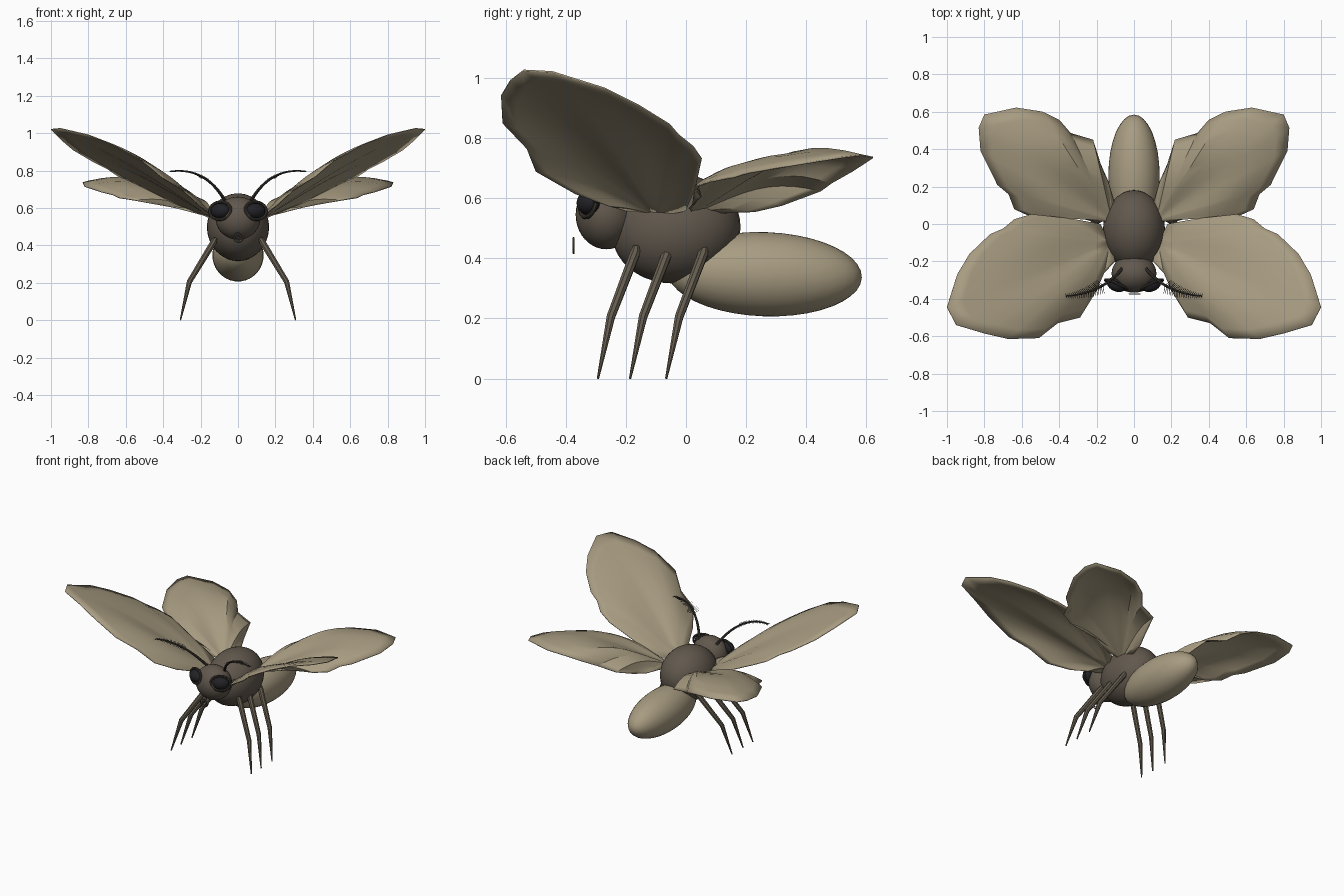
import bpy
import bmesh
import math
from mathutils import Vector, Matrix

cube = bpy.data.objects.get("Cube")
if cube:
    bpy.data.objects.remove(cube, do_unlink=True)


def make_material(name, color):
    mat = bpy.data.materials.new(name)
    mat.use_nodes = True
    rgba = (*color, 1)
    mat.diffuse_color = rgba
    mat.node_tree.nodes["Principled BSDF"].inputs["Base Color"].default_value = rgba
    return mat


TAN = make_material("wing tan", (.39, .33, .22))
BROWN = make_material("body brown", (.12, .098, .075))
LEG_BROWN = make_material("leg brown", (.13, .108, .078))
DARK = make_material("dark brown", (.05, .043, .036))
BLACK = make_material("eye black", (.016, .016, .02))


def finish(obj, mat, angle=40):
    obj.data.materials.clear()
    obj.data.materials.append(mat)
    bpy.ops.object.select_all(action='DESELECT')
    obj.select_set(True)
    bpy.context.view_layer.objects.active = obj
    bpy.ops.object.shade_smooth_by_angle(angle=math.radians(angle))
    return obj


def add_mesh(name, bm, mat, angle=40):
    mesh = bpy.data.meshes.new(name)
    bm.to_mesh(mesh)
    bm.free()
    obj = bpy.data.objects.new(name, mesh)
    bpy.context.collection.objects.link(obj)
    return finish(obj, mat, angle)


def ellipsoid(name, center, radii, mat, rotation=Matrix()):
    bm = bmesh.new()
    bmesh.ops.create_uvsphere(bm, u_segments=32, v_segments=20, radius=1)
    bm.transform(Matrix.Translation(center) @ rotation @ Matrix.Diagonal((*radii, 1)))
    return add_mesh(name, bm, mat)


def tubes(name, paths, mat, sides=2):
    """Join tapered tubes; each path is a list of (point, radius)."""
    curve = bpy.data.curves.new(name, 'CURVE')
    curve.dimensions = '3D'
    curve.bevel_depth = 1
    curve.bevel_resolution = sides
    curve.use_fill_caps = True
    for path in paths:
        spline = curve.splines.new('POLY')
        spline.points.add(len(path) - 1)
        for dot, (point, radius) in zip(spline.points, path):
            dot.co = (*point, 1)
            dot.radius = radius
    obj = bpy.data.objects.new(name, curve)
    bpy.context.collection.objects.link(obj)
    bpy.ops.object.select_all(action='DESELECT')
    obj.select_set(True)
    bpy.context.view_layer.objects.active = obj
    bpy.ops.object.convert(target='MESH')
    return finish(bpy.context.object, mat)


def wing(name, side, root, rim, bulge):
    """Fan of pleated, domed ribs from the root to a scalloped rim."""
    bm = bmesh.new()
    rings = 10
    root = Vector(root)
    ribs = []
    for i, edge in enumerate(rim):
        arch = math.sin(math.pi * i / (len(rim) - 1))
        rib = []
        for j in range(1, rings + 1):
            s = j / rings
            p = root.lerp(Vector(edge), s)
            p.z += arch * bulge * math.sin(math.pi * s ** 1.2)
            p.z += .005 * (-1) ** i * s * math.sin(math.pi * s)
            p.x *= side
            rib.append(bm.verts.new(p))
        ribs.append(rib)
    base = bm.verts.new((side * root.x, root.y, root.z))
    for a, b in zip(ribs, ribs[1:]):
        bm.faces.new((base, a[0], b[0]))
        for j in range(rings - 1):
            bm.faces.new((a[j], a[j + 1], b[j + 1], b[j]))
    bmesh.ops.recalc_face_normals(bm, faces=bm.faces)
    obj = add_mesh(name, bm, TAN, 30)
    solid = obj.modifiers.new("thickness", 'SOLIDIFY')
    solid.thickness = .005
    solid.offset = 0


# Body
ellipsoid("thorax", (0, -.033, .497), (.166, .215, .18), BROWN,
          Matrix.Rotation(math.radians(8), 4, 'X'))
ellipsoid("abdomen", (0, .262, .347), (.137, .323, .14), TAN,
          Matrix.Rotation(math.radians(-2), 4, 'X'))
ellipsoid("head", (0, -.265, .545), (.12, .102, .115), BROWN)

# Coiled mouthpart
coil = []
for k in range(50):
    angle = k * .26
    r = .008 + .024 * k / 49
    coil.append(((r * math.cos(angle), -.374, .445 + r * math.sin(angle)), .003))
tubes("mouth_coil", [coil], LEG_BROWN)

# Wing outlines
FORE_RIM = [(.1, -.2, .56), (.16, -.26, .575), (.21, -.37, .615), (.29, -.5, .69),
            (.41, -.53, .765), (.51, -.61, .85), (.67, -.615, .94), (.8, -.585, .99),
            (.95, -.54, 1.025), (1, -.445, 1.02), (.945, -.27, .965), (.88, -.16, .91),
            (.77, -.055, .845), (.7, -.025, .81), (.64, .025, .77), (.55, .052, .73),
            (.35, .03, .63), (.18, 0, .56)]
HIND_RIM = [(.1, .1, .55), (.14, .23, .555), (.18, .32, .575), (.22, .45, .625),
            (.34, .485, .65), (.4, .555, .69), (.49, .6, .72), (.63, .622, .735),
            (.8, .585, .743), (.83, .515, .735), (.82, .39, .715), (.73, .21, .685),
            (.67, .16, .67), (.64, .08, .655), (.55, .04, .64), (.36, .05, .605),
            (.2, .01, .565)]

for label, side in (("left", 1), ("right", -1)):
    # Wings
    wing(label + "_fore_wing", side, (.13, -.1, .545), FORE_RIM, .045)
    wing(label + "_hind_wing", side, (.12, .02, .55), HIND_RIM, .085)

    # Eye with rim
    facing = Vector((side * .45, -1, .2)).to_track_quat('Z', 'Y').to_matrix().to_4x4()
    eye_center = (side * .095, -.325, .585)
    ellipsoid(label + "_eye", eye_center, (.053, .04, .035), BLACK, facing)
    ring = []
    for k in range(33):
        a = math.tau * k / 32
        p = facing @ Vector((.063 * math.cos(a), .048 * math.sin(a), 0))
        ring.append((p + Vector(eye_center), .008))
    tubes(label + "_eye_rim", [ring], DARK)

    # Legs
    for part, y in (("front", -.17), ("middle", -.063), ("rear", .057)):
        leg = [((side * .12, y + .005, .438), .012), ((side * .132, y, .415), .018),
               ((side * .26, y - .08, .205), .015), ((side * .308, y - .123, 0), .004)]
        tubes(label + "_" + part + "_leg", [leg], LEG_BROWN)

    # Feathered antenna
    start, bend, tip = (Vector((side * x, y, z)) for x, y, z in
                        ((.065, -.24, .63), (.17, -.37, .82), (.36, -.385, .795)))
    stem, hairs = [], []
    steps = 36
    for k in range(steps + 1):
        t = k / steps
        p = start * (1 - t) ** 2 + bend * 2 * t * (1 - t) + tip * t * t
        stem.append((p, .009 - .005 * t))
        if t > .4:
            along = ((bend - start) * (1 - t) + (tip - bend) * t).normalized()
            across = along.cross(Vector((0, 0, 1))).normalized()
            for way in (-1, 1):
                end = p + (across * way + along * .4) * .05 * (1.25 - t)
                hairs.append([(p, .002), (end, .001)])
    tubes(label + "_antenna", [stem], DARK)
    tubes(label + "_antenna_hairs", hairs, DARK, 0)
